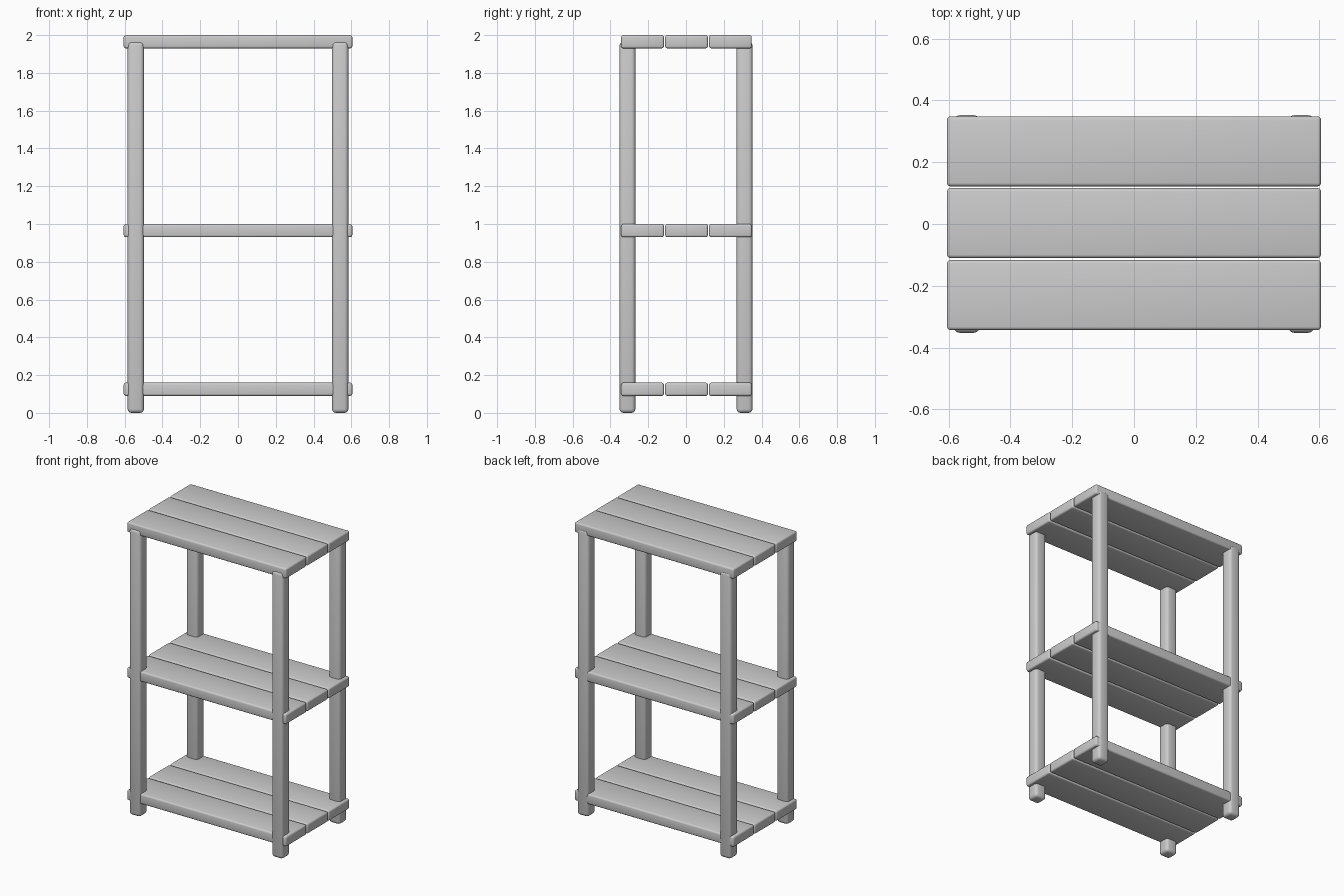
import bpy
import bmesh

default = bpy.data.objects.get("Cube")
if default:
    bpy.data.objects.remove(default, do_unlink=True)

GREY = (0.6, 0.6, 0.6, 1)
grey = bpy.data.materials.new("plain grey")
grey.use_nodes = True
grey.diffuse_color = GREY
grey.node_tree.nodes["Principled BSDF"].inputs["Base Color"].default_value = GREY


def rounded_box(name, low, high, radius):
    """Box between two corners with rounded edges."""
    bm = bmesh.new()
    bmesh.ops.create_cube(bm, size=1)
    for v in bm.verts:
        v.co = [b if c > 0 else a for a, b, c in zip(low, high, v.co)]
    bmesh.ops.bevel(bm, geom=bm.edges[:], offset=radius, segments=3,
                    profile=0.5, affect='EDGES')
    mesh = bpy.data.meshes.new(name)
    bm.to_mesh(mesh)
    bm.free()
    mesh.materials.append(grey)
    obj = bpy.data.objects.new(name, mesh)
    bpy.context.collection.objects.link(obj)
    bpy.ops.object.select_all(action='DESELECT')
    obj.select_set(True)
    bpy.context.view_layer.objects.active = obj
    bpy.ops.object.shade_smooth_by_angle()
    return obj


# Four square posts with softened edges
for side, sx in (("left", 1), ("right", -1)):
    for end, sy in (("front", -1), ("back", 1)):
        x, y = sx * 0.541, sy * 0.31
        rounded_box(f"{end}_{side}_post", (x - 0.043, y - 0.042, 0),
                    (x + 0.043, y + 0.042, 1.965), 0.02)

# Three shelves, each of three planks with narrow gaps
for shelf, top in (("bottom", 0.16), ("middle", 1.0), ("top", 2.0)):
    for plank, y in (("front", -0.23), ("centre", 0.003), ("back", 0.235)):
        rounded_box(f"{shelf}_shelf_{plank}_plank", (-0.605, y - 0.113, top - 0.07),
                    (0.605, y + 0.113, top), 0.011)
